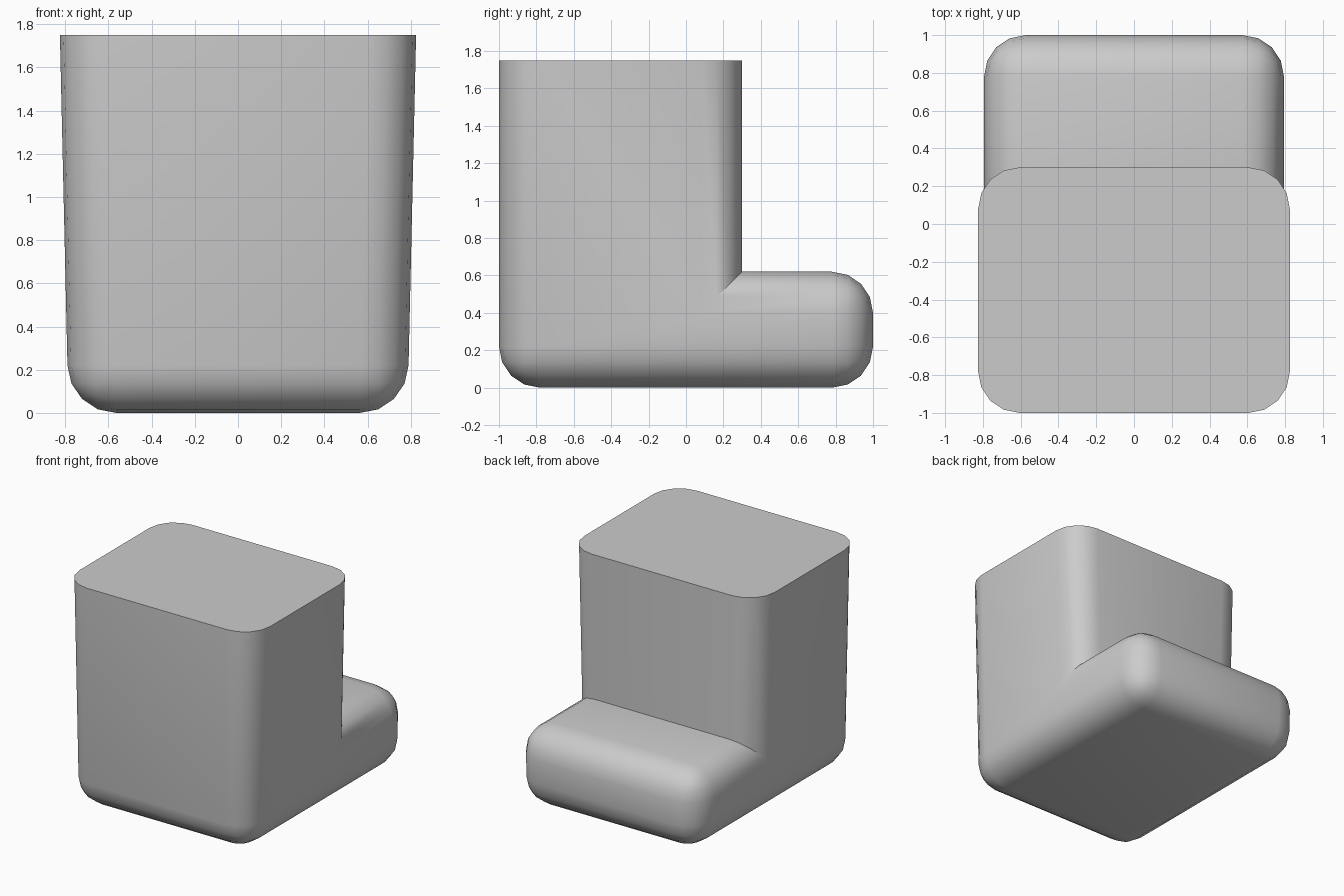
import bpy, bmesh, math

if "Cube" in bpy.data.objects:
    bpy.data.objects.remove(bpy.data.objects["Cube"])

# L-shaped side profile (y, z), extruded across x with a slight outward taper
PROFILE = [(-1, 0), (1, 0), (1, 0.62), (0.3, 0.62), (0.3, 1.75), (-1, 1.75)]
TOP = 1.75


def half_width(z):
    return 0.785 + 0.04 * z / TOP


bm = bmesh.new()
sides = [[bm.verts.new((s * half_width(z), y, z)) for y, z in PROFILE] for s in (-1, 1)]
for ring in sides:
    bm.faces.new(ring)
n = len(PROFILE)
for i in range(n):
    j = (i + 1) % n
    bm.faces.new((sides[0][i], sides[0][j], sides[1][j], sides[1][i]))
bmesh.ops.recalc_face_normals(bm, faces=bm.faces)


# Round every edge except the flat top rim and the inner step crease
def is_rounded(edge):
    a, b = (v.co for v in edge.verts)
    on_top = a.z > TOP - 0.01 and b.z > TOP - 0.01
    crease = all(abs(c.y - 0.3) < 0.01 and abs(c.z - 0.62) < 0.01 for c in (a, b))
    return not (on_top or crease)


bmesh.ops.bevel(bm, geom=[e for e in bm.edges if is_rounded(e)], offset=0.22,
                offset_type='OFFSET', segments=4, profile=0.5, affect='EDGES',
                clamp_overlap=False)
bmesh.ops.recalc_face_normals(bm, faces=bm.faces)

mesh = bpy.data.meshes.new("boot_leg")
bm.to_mesh(mesh)
bm.free()
obj = bpy.data.objects.new("boot_leg", mesh)
bpy.context.collection.objects.link(obj)

# Smooth rounded corners, keep the rim and step sharp
bpy.context.view_layer.objects.active = obj
obj.select_set(True)
bpy.ops.object.shade_smooth_by_angle(angle=math.radians(35))
